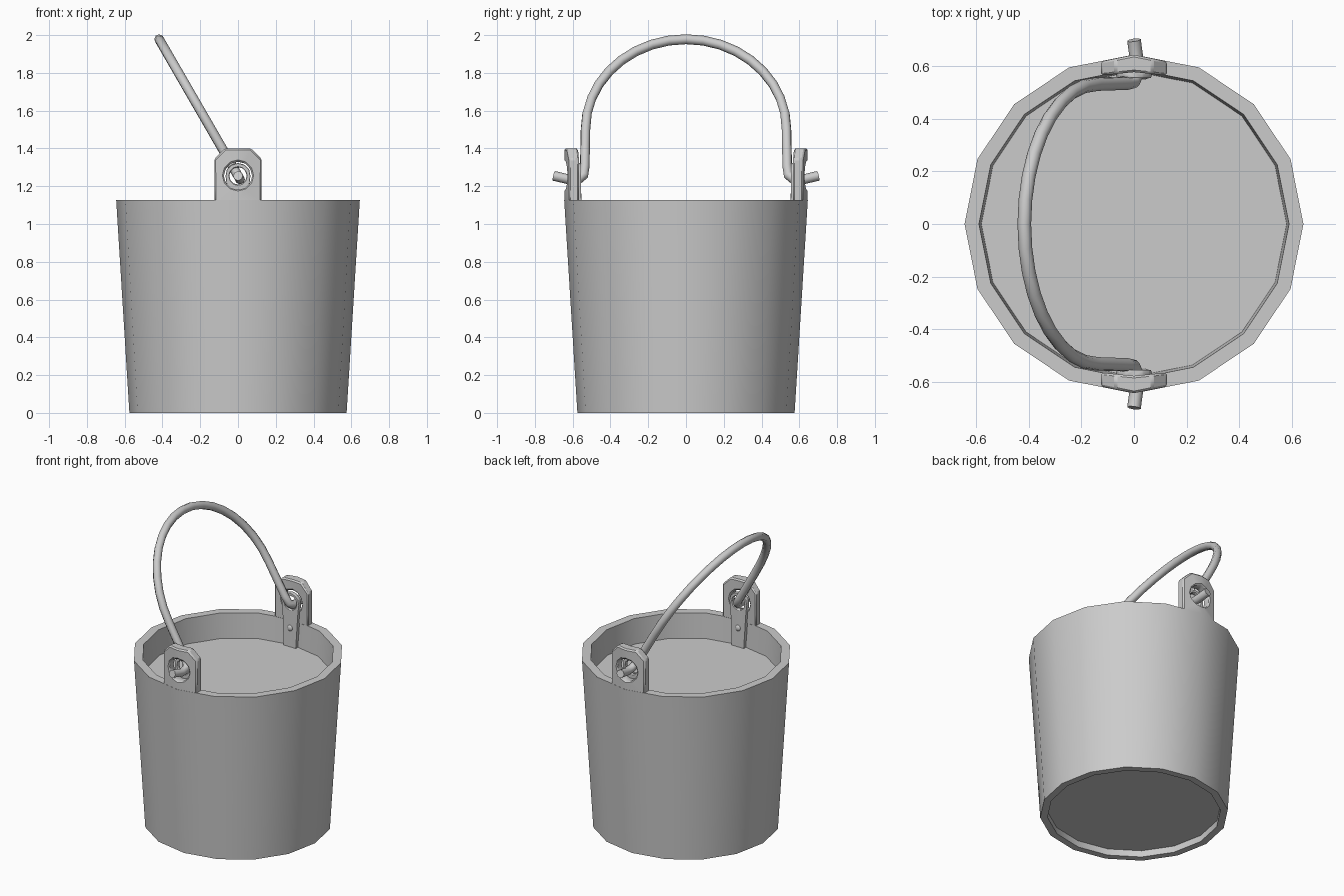
import bpy, bmesh, math
from math import sin, cos, pi, radians

if "Cube" in bpy.data.objects:
    bpy.data.objects.remove(bpy.data.objects["Cube"])

SIDES = 16
PIVOT_Z = 1.255


def finish(name, bm, bevel=0.0):
    bmesh.ops.recalc_face_normals(bm, faces=bm.faces)
    me = bpy.data.meshes.new(name)
    bm.to_mesh(me)
    bm.free()
    ob = bpy.data.objects.new(name, me)
    bpy.context.collection.objects.link(ob)
    if bevel:
        m = ob.modifiers.new("bevel", "BEVEL")
        m.width, m.segments = bevel, 1
    bpy.ops.object.select_all(action="DESELECT")
    ob.select_set(True)
    bpy.context.view_layer.objects.active = ob
    bpy.ops.object.shade_smooth_by_angle(angle=radians(35))
    return ob


def ring(bm, r, z):
    return [bm.verts.new((r * cos(2 * pi * i / SIDES), r * sin(2 * pi * i / SIDES), z))
            for i in range(SIDES)]


def bridge(bm, a, b):
    n = len(a)
    for i in range(n):
        bm.faces.new((a[i], a[(i + 1) % n], b[(i + 1) % n], b[i]))


# Tapered bucket wall, open at both ends
bm = bmesh.new()
loops = [ring(bm, r, z) for r, z in ((0.575, 0), (0.645, 1.128), (0.59, 1.128), (0.53, 0))]
for i in range(4):
    bridge(bm, loops[i], loops[(i + 1) % 4])
finish("bucket_wall", bm)


# Recessed bottom board and the filling surface
for name, r, z in (("bucket_bottom", 0.533, 0.045), ("water_surface", 0.582, 0.96)):
    bm = bmesh.new()
    bm.faces.new(ring(bm, r, z))
    finish(name, bm)


def holed_plate(name, half, hole_r, y_out, y_in, side, bevel):
    """Plate with a 12-sided hole; half outline runs from top centre to bottom centre."""
    outline = half + [(-x, z) for x, z in half[-2:0:-1]]
    hole = [(hole_r * sin(i * pi / 6), PIVOT_Z + hole_r * cos(i * pi / 6)) for i in range(12)]
    bm = bmesh.new()
    loops = [[bm.verts.new((x, side * fy(x, z), z)) for x, z in pts]
             for pts, fy in ((outline, y_out), (outline, y_in), (hole, y_in), (hole, y_out))]
    for i in range(4):
        bridge(bm, loops[i], loops[(i + 1) % 4])
    finish(name, bm, bevel)


ear = [(0, 1.4), (0.07, 1.4), (0.125, 1.345), (0.125, 1.27), (0.125, 1.2), (0.125, 1.12), (0, 1.12)]
strap = [(0, PIVOT_Z + 0.068), (0.034, PIVOT_Z + 0.059), (0.059, PIVOT_Z + 0.034),
         (0.066, PIVOT_Z), (0.058, 1.19), (0.045, 0.945), (0, 0.945)]

for side, tag in ((-1, "front"), (1, "back")):
    # Wooden ear standing on the rim, following the wall's curve
    holed_plate(tag + "_ear", ear, 0.075,
                lambda x, z: 0.644 - 0.2 * abs(x), lambda x, z: 0.578 - 0.1 * abs(x), side, 0.008)
    # Metal strap inside the wall, with an eye for the handle
    holed_plate(tag + "_strap", strap, 0.046,
                lambda x, z: 0.582 - 0.04 * max(0, 1.15 - z),
                lambda x, z: 0.556 - 0.03 * max(0, 1.15 - z), side, 0.004)
    # Rivet
    bpy.ops.mesh.primitive_uv_sphere_add(segments=8, ring_count=6, radius=0.02,
                                         location=(0, side * 0.554, 1.085))
    rivet = bpy.context.object
    rivet.name = tag + "_rivet"
    rivet.scale.y = 0.6
    bpy.ops.object.shade_smooth()

# Handle path as (y, distance up the tilted handle plane)
half = [(0.70, 0.0), (0.62, -0.022), (0.565, -0.018), (0.541, 0.005), (0.536, 0.055)]
arc = [(0.532 * cos(i * pi / 18), 0.285 + 0.55 * sin(i * pi / 18)) for i in range(19)]
path = half + arc + [(-y, u) for y, u in reversed(half)]
tilt = radians(30)
cu = bpy.data.curves.new("handle", "CURVE")
cu.dimensions = "3D"
cu.bevel_depth = 0.026
cu.bevel_resolution = 2
cu.use_fill_caps = True
sp = cu.splines.new("POLY")
sp.points.add(len(path) - 1)
for p, (y, u) in zip(sp.points, path):
    p.co = (-u * sin(tilt), y, PIVOT_Z + u * cos(tilt), 1)
sp.use_smooth = True
bpy.context.collection.objects.link(bpy.data.objects.new("handle", cu))
